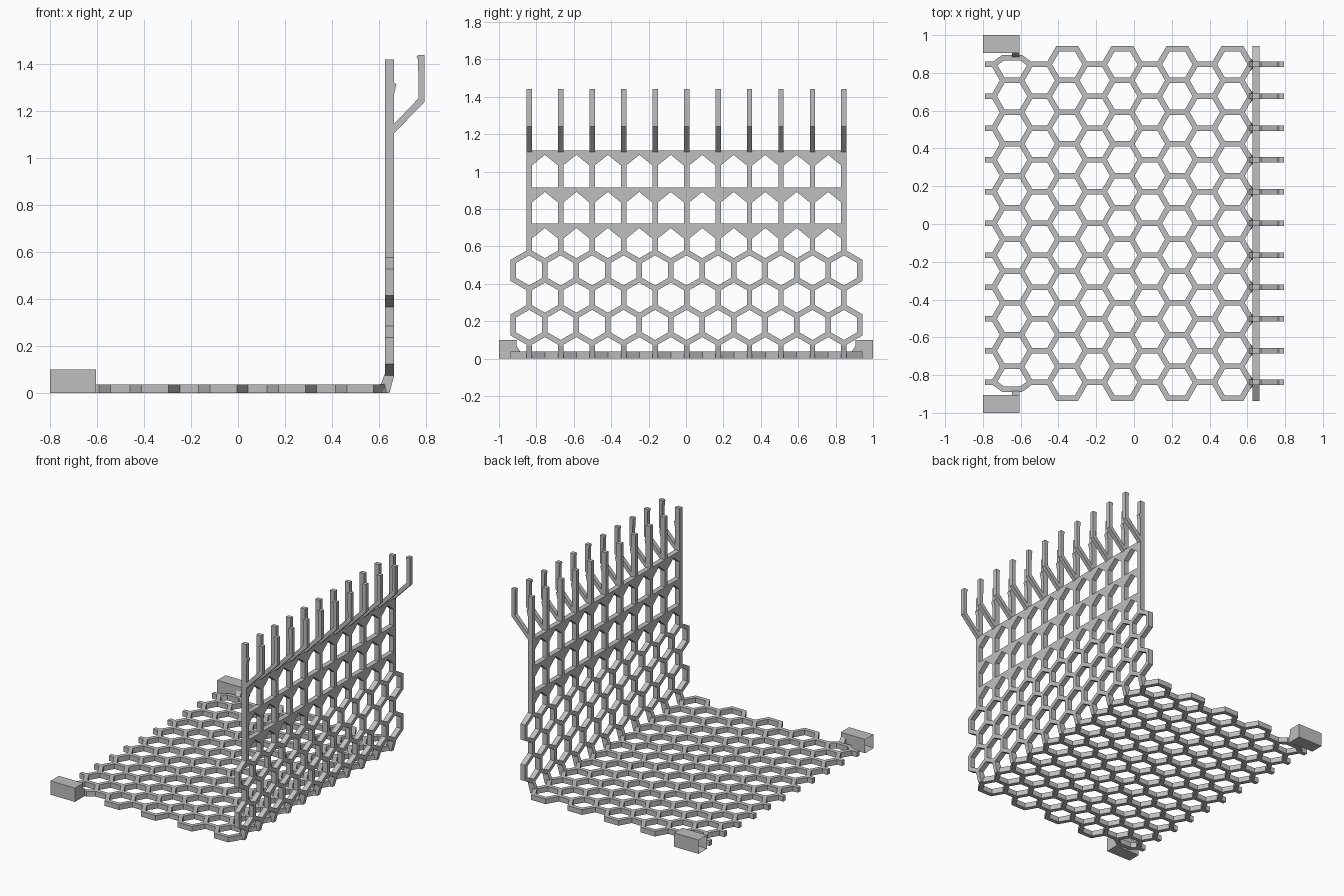
import bpy, bmesh, math
from mathutils import Vector

if "Cube" in bpy.data.objects:
    bpy.data.objects.remove(bpy.data.objects["Cube"])

P = 0.1683            # spacing of struts across y
S = P / math.sqrt(3)  # hexagon side
W = 0.029             # strut width
T = 0.037             # panel thickness
Y0 = 0.003
WALL = 0.627          # inner face of the wall
ROWS = [Y0 + P * i for i in range(-5, 6)]

grey = bpy.data.materials.new("grey plastic")
grey.diffuse_color = (0.52, 0.52, 0.52, 1)
grey.use_nodes = True
grey.node_tree.nodes["Principled BSDF"].inputs["Base Color"].default_value = grey.diffuse_color


def finish(name, bm):
    bmesh.ops.recalc_face_normals(bm, faces=bm.faces)
    me = bpy.data.meshes.new(name)
    bm.to_mesh(me)
    bm.free()
    me.materials.append(grey)
    ob = bpy.data.objects.new(name, me)
    bpy.context.collection.objects.link(ob)
    return ob


def extrude_polys(name, polys, place, offset):
    """Joined flat polygons, placed in space and given thickness."""
    bm = bmesh.new()
    for poly in polys:
        bm.faces.new([bm.verts.new(place(*p)) for p in poly])
    bmesh.ops.remove_doubles(bm, verts=bm.verts, dist=0.0005)
    bmesh.ops.recalc_face_normals(bm, faces=bm.faces)
    res = bmesh.ops.extrude_face_region(bm, geom=bm.faces[:], use_keep_orig=True)
    moved = [g for g in res["geom"] if isinstance(g, bmesh.types.BMVert)]
    bmesh.ops.translate(bm, verts=moved, vec=Vector(offset))
    return finish(name, bm)


def strut_polys(segments):
    """Mitred strut outlines for a network of centre lines."""
    nodes, links = [], {}

    def key(p):
        # reuse a node that is already at this place
        for n in nodes:
            if abs(n[0] - p[0]) < 0.002 and abs(n[1] - p[1]) < 0.002:
                return n
        nodes.append(tuple(p))
        return nodes[-1]

    for a, b in segments:
        a, b = key(a), key(b)
        links.setdefault(a, set()).add(b)
        links.setdefault(b, set()).add(a)

    def corners(n, m):
        # left and right corner at node n of the strut leaving towards m
        ang = lambda q: math.atan2(q[1] - n[1], q[0] - n[0])
        a = ang(m)
        others = [(ang(q) - a) % (2 * math.pi) for q in links[n] if q != m]
        if not others:
            dx, dy = math.cos(a) * W / 2, math.sin(a) * W / 2
            return (n[0] - dy, n[1] + dx), (n[0] + dy, n[1] - dx)
        out = []
        for gap, sign in ((min(others), 1), (2 * math.pi - max(others), -1)):
            r, d = W / 2 / math.sin(gap / 2), a + sign * gap / 2
            out.append((n[0] + r * math.cos(d), n[1] + r * math.sin(d)))
        return out

    polys = []
    for n in links:
        for m in links[n]:
            if n < m:
                l1, r1 = corners(n, m)
                l2, r2 = corners(m, n)
                mid_n = [n] if len(links[n]) > 1 else []
                mid_m = [m] if len(links[m]) > 1 else []
                polys.append([l1] + mid_n + [r1, l2] + mid_m + [r2])
    return polys


def honeycomb(centres, start, end, shift=lambda p: p):
    """Hexagon columns at the given u centres, joined by straight struts."""
    segs = []
    for v in ROWS:
        for c in centres:
            pts = [(c + S * math.cos(k * math.pi / 3),
                    v + S * math.sin(k * math.pi / 3)) for k in range(6)]
            pts = [shift(p) for p in pts]
            segs += [(pts[k], pts[(k + 1) % 6]) for k in range(6)]
        stops = [start] + [e for c in centres for e in (c - S, c + S)] + [end]
        segs += [((stops[k], v), (stops[k + 1], v)) for k in range(0, len(stops), 2)]
    return strut_polys(segs)


def squash(p):
    # flattened outer edge of the hexagons beside the end blocks
    if p[0] < -0.58 and abs(p[1] - Y0) > 0.9:
        return (p[0], math.copysign(0.877, p[1]) + Y0)
    return p


# Floor panel
floor_u = [-0.645 + 3 * S * k for k in range(5)]
extrude_polys("floor_honeycomb", honeycomb(floor_u, -0.79, 0.625, squash),
              lambda u, v: (u, v, 0), (0, 0, T))

# Wall panel with long posts
extrude_polys("wall_honeycomb", honeycomb([0.18, 0.18 + 3 * S], 0.07, 1.42),
              lambda u, v: (WALL, v, u), (T, 0, 0))

# Cross bars with gabled undersides
for k, top in enumerate((0.722, 0.915, 1.113)):
    polys = []
    for a, b in zip(ROWS, ROWS[1:]):
        a, b = a + W / 2, b - W / 2
        polys.append([(a, top), (a, top - 0.08), ((a + b) / 2, top - 0.024),
                      (b, top - 0.08), (b, top)])
    extrude_polys(f"cross_bar_{k + 1}", polys, lambda v, z: (WALL, v, z), (T, 0, 0))


def repeated_profile(name, profile):
    """One x-z profile repeated on every post."""
    bm = bmesh.new()
    for v in ROWS:
        f = bm.faces.new([bm.verts.new((x, v - W / 2, z)) for x, z in profile])
        res = bmesh.ops.extrude_face_region(bm, geom=[f], use_keep_orig=True)
        moved = [g for g in res["geom"] if isinstance(g, bmesh.types.BMVert)]
        bmesh.ops.translate(bm, verts=moved, vec=(0, W, 0))
    return finish(name, bm)


OUT = WALL + T
# Corner bends, forked prongs and the small catches on the posts
repeated_profile("corner_bends", [(0.61, 0), (0.645, 0), (OUT, 0.07), (OUT, 0.085),
                                  (WALL, 0.085), (0.608, T)])
repeated_profile("prongs", [(OUT, 1.105), (0.795, 1.24), (0.795, 1.44), (0.767, 1.44),
                            (0.761, 1.432), (0.767, 1.42), (0.769, 1.255), (OUT, 1.145)])
repeated_profile("post_catches", [(OUT, 1.27), (0.674, 1.315), (OUT, 1.322)])

# Sloped gussets between the last floor hexagons and the bends
bm = bmesh.new()
for v in ROWS:
    for s in (-1, 1):
        pts = [(0.588, v + s * 0.068, 0.001), (0.645, v, 0.001),
               (0.600, v, T - 0.002), (0.632, v, 0.05)]
        a, b, c, d = [bm.verts.new(p) for p in pts]
        for f in ((a, b, c), (b, d, c), (a, c, d), (a, d, b)):
            bm.faces.new(f)
finish("corner_gussets", bm)

# End blocks with a socket in the outer end, and their links to the floor
for s, side in ((1, "back"), (-1, "front")):
    bm = bmesh.new()
    bmesh.ops.create_cube(bm, size=1)
    bmesh.ops.scale(bm, verts=bm.verts, vec=(0.195, 0.095, 0.1))
    bmesh.ops.translate(bm, verts=bm.verts, vec=(-0.7025, s * 0.9525, 0.05))
    bm.normal_update()
    end = [f for f in bm.faces if f.normal.x < -0.9]
    bmesh.ops.inset_region(bm, faces=end, thickness=0.026, use_boundary=True,
                           use_even_offset=True)
    bmesh.ops.translate(bm, verts=end[0].verts, vec=(0.12, 0, 0))
    finish(f"{side}_block", bm)

    bm = bmesh.new()
    bmesh.ops.create_cube(bm, size=1)
    for v in bm.verts:
        outer = v.co.y * s > 0
        v.co = (-0.625 + v.co.x * 0.04, s * (0.91 if outer else 0.885),
                0 if v.co.z < 0 else (0.075 if outer else T))
    finish(f"{side}_block_link", bm)
